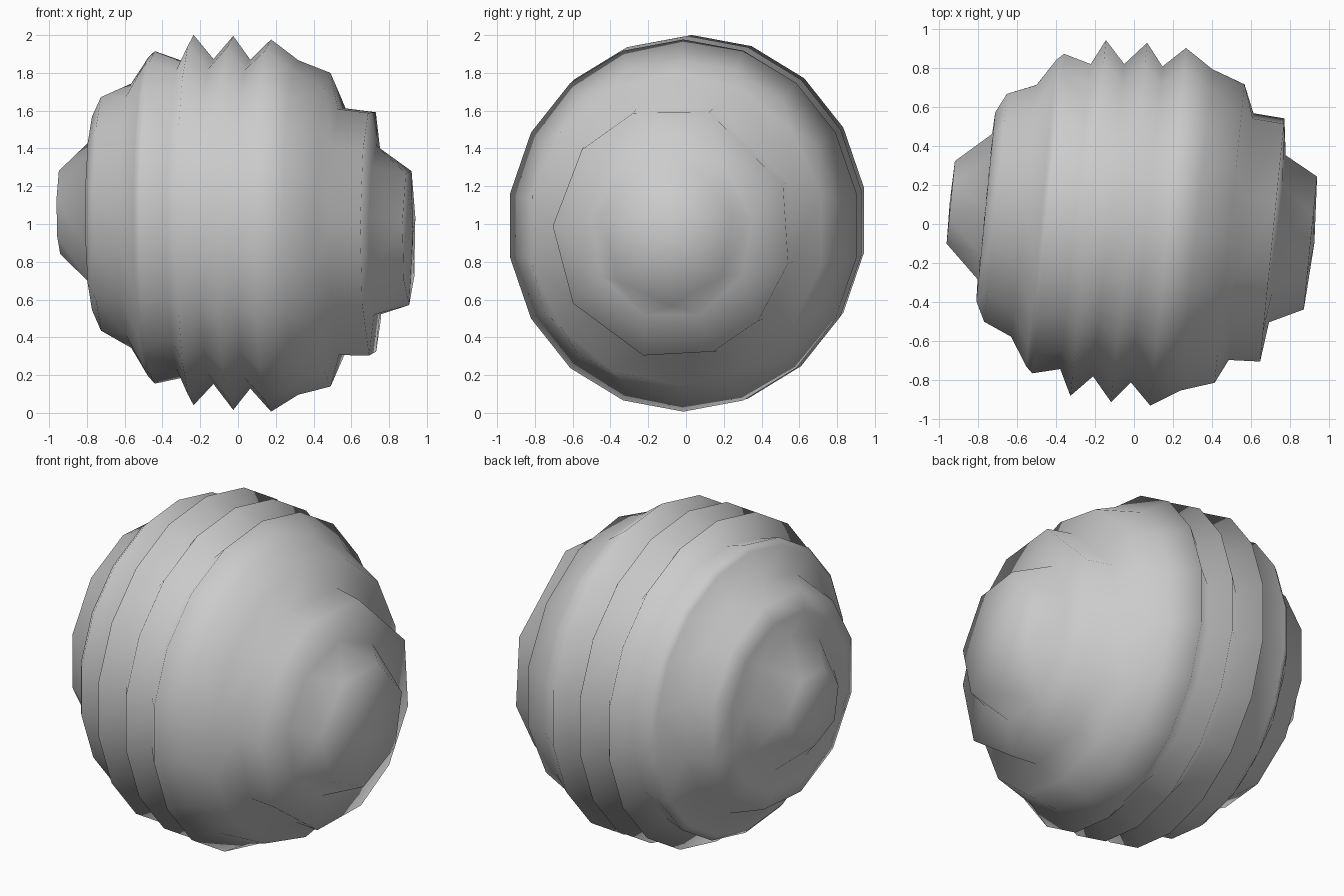
import bpy, bmesh
from math import cos, sin, radians

if "Cube" in bpy.data.objects:
    bpy.data.objects.remove(bpy.data.objects["Cube"])


def even(n, phase):
    return [phase + 360 * i / n for i in range(n)]


wide = even(18, 10)
mid = even(14, 13)
step = [22, 72, 109, 139, 177, 214, 256, 290, 316, 346]   # uneven ten-sided collar
cap_r = even(7, 15)
cap_l = even(7, 10)

# Profile along the axis: position, radius, ring angles
rings = [
    (-0.94, 0.23, cap_l), (-0.765, 0.40, even(9, 10)), (-0.76, 0.53, even(12, 15)),
    (-0.71, 0.64, even(12, 15)), (-0.565, 0.70, mid), (-0.475, 0.845, wide),
    (-0.44, 0.88, wide), (-0.30, 0.84, wide), (-0.235, 0.98, wide),
    (-0.13, 0.86, wide), (-0.025, 0.99, wide), (0.065, 0.87, wide),
    (0.175, 0.985, wide), (0.32, 0.885, wide), (0.49, 0.83, mid),
    (0.55, 0.68, step), (0.71, 0.67, step), (0.735, 0.46, even(9, 10)),
    (0.905, 0.37, cap_r),
]

bm = bmesh.new()


def point(u, r, a):
    # Leaning discs whose centres drift along a slightly slanted axis
    dy = 0.945 * r * cos(radians(a))
    return bm.verts.new((u + 0.1 * dy, 0.005 - 0.11 * u + dy,
                         1.004 - 0.07 * u + r * sin(radians(a))))


def stitch(va, aa, vb, ab):
    # Join two rings that may have different numbers of sides
    na, nb, i, j = len(va), len(vb), 0, 0
    while i < na or j < nb:
        next_a = aa[i + 1] if i + 1 < na else aa[(i + 1) % na] + 360
        next_b = ab[j + 1] if j + 1 < nb else ab[(j + 1) % nb] + 360
        p, q = va[i % na], vb[j % nb]
        if i < na and (j >= nb or next_a <= next_b):
            i += 1
            bm.faces.new((p, va[i % na], q))
        else:
            j += 1
            bm.faces.new((p, vb[j % nb], q))


loops = []
for u, r, ang in rings:
    ang = sorted(a % 360 for a in ang)
    loops.append(([point(u, r, a) for a in ang], ang))
for (va, aa), (vb, ab) in zip(loops, loops[1:]):
    stitch(va, aa, vb, ab)

# Close both ends
for (vs, _), u in ((loops[0], -0.945), (loops[-1], 0.925)):
    c = point(u, 0, 0)
    for i, v in enumerate(vs):
        bm.faces.new((v, vs[(i + 1) % len(vs)], c))

bmesh.ops.recalc_face_normals(bm, faces=bm.faces)
for f in bm.faces:
    f.smooth = True
mesh = bpy.data.meshes.new("ridged_ball")
bm.to_mesh(mesh)
bm.free()
bpy.context.collection.objects.link(bpy.data.objects.new("ridged_ball", mesh))
